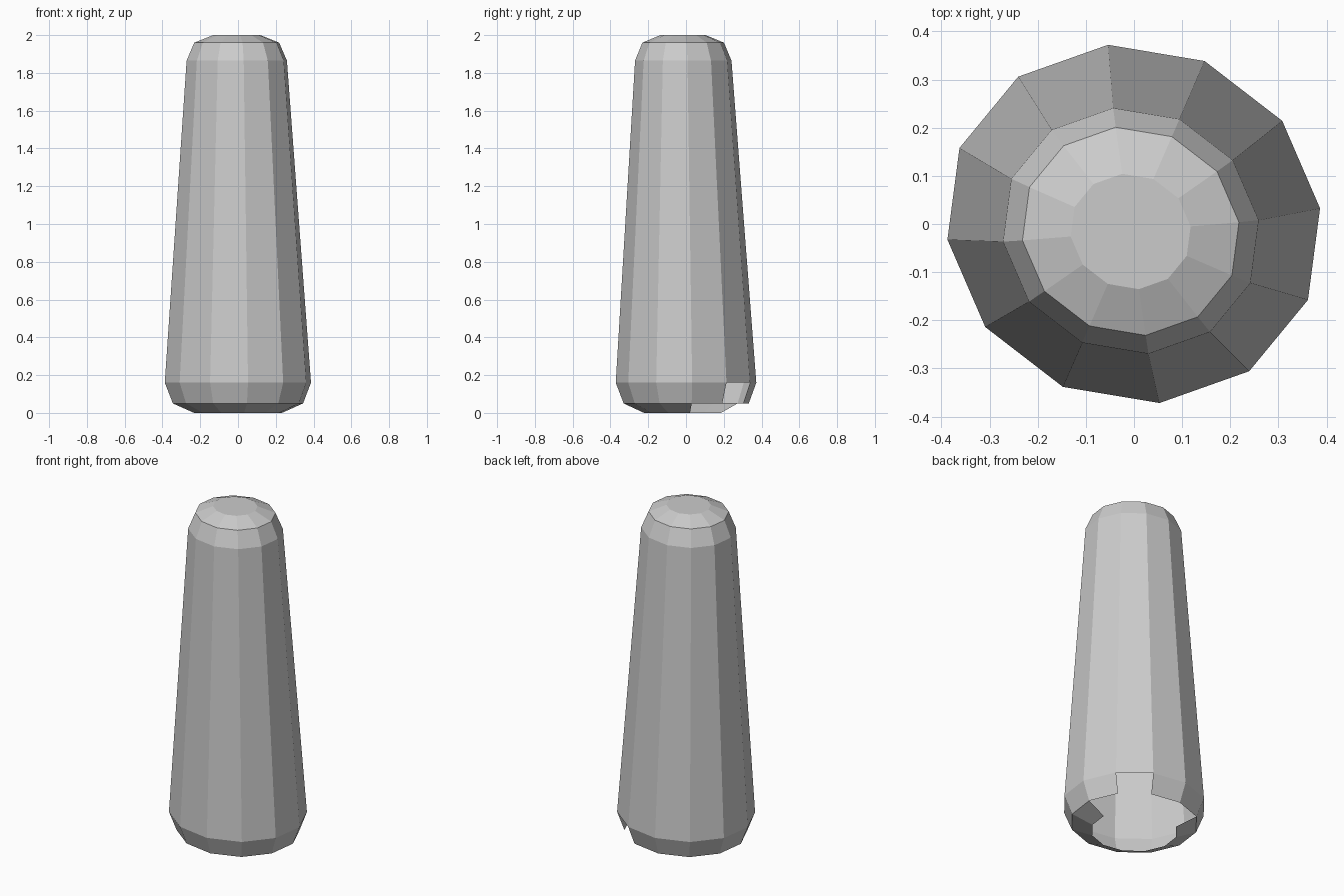
import bpy, bmesh, math
from mathutils import Vector

cube = bpy.data.objects.get("Cube")
if cube:
    bpy.data.objects.remove(cube, do_unlink=True)

# Material
grey = bpy.data.materials.new("light_grey")
grey.use_nodes = True
colour = (0.6, 0.6, 0.6, 1)
grey.diffuse_color = colour
grey.node_tree.nodes["Principled BSDF"].inputs["Base Color"].default_value = colour

# Slightly skewed twelve-sided cross-section
SIDES = 12
AXIS_A = Vector((0.387, 0.0325, 0))
AXIS_B = Vector((-0.0535, 0.372, 0))
LEAN = Vector((-0.0035, -0.0085, 0))

# Height and scale of each ring, bottom to top
RINGS = [(0, 0.6), (0.05, 0.89), (0.16, 1), (1.865, 0.686), (1.96, 0.581), (2, 0.322)]

# Broken-out panels: ring band -> missing sides
MISSING = {0: {0, 1, 2, 3}, 1: {1}}


def add_ring(bm, z, scale):
    centre = Vector((0, 0.0015, z)) + LEAN * z
    angles = [math.tau * i / SIDES for i in range(SIDES)]
    return [bm.verts.new(centre + scale * (AXIS_A * math.cos(t) + AXIS_B * math.sin(t)))
            for t in angles]


# Tapered hollow shell with an open base and closed top
bm = bmesh.new()
rings = [add_ring(bm, z, s) for z, s in RINGS]
for band, (low, high) in enumerate(zip(rings, rings[1:])):
    for i in range(SIDES):
        if i not in MISSING.get(band, ()):
            j = (i + 1) % SIDES
            bm.faces.new((low[i], low[j], high[j], high[i]))
bm.faces.new(rings[-1])

mesh = bpy.data.meshes.new("tapered_post")
bm.to_mesh(mesh)
bm.free()
mesh.materials.append(grey)
post = bpy.data.objects.new("tapered_post", mesh)
bpy.context.collection.objects.link(post)
